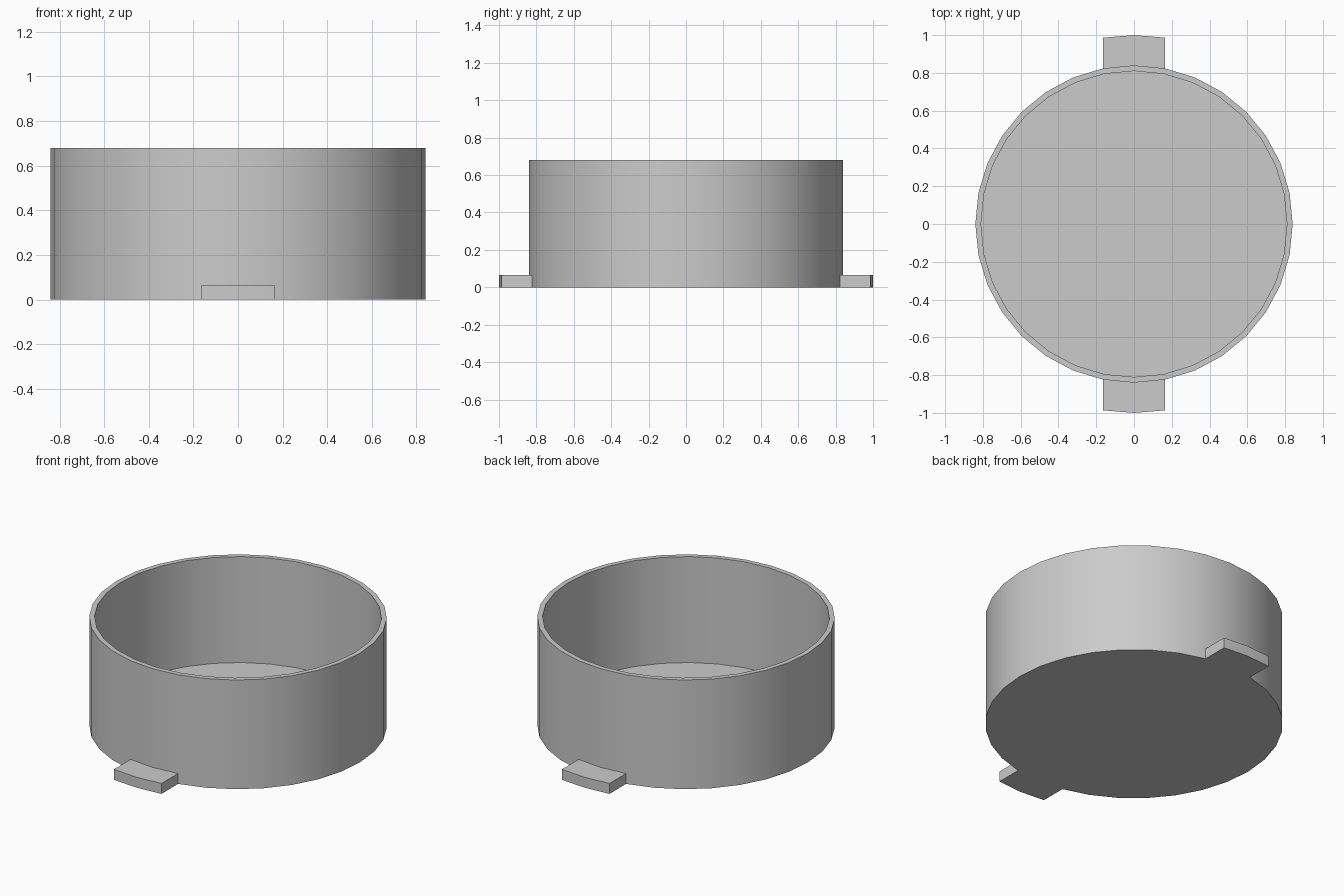
import bpy, bmesh, math

if "Cube" in bpy.data.objects:
    bpy.data.objects.remove(bpy.data.objects["Cube"], do_unlink=True)

SIDES = 32
OUTER, INNER, LUG_REACH = 0.84, 0.81, 1.0
HEIGHT, FLOOR, LUG_HEIGHT = 0.68, 0.02, 0.065
STEP = math.tau / SIDES

grey = bpy.data.materials.new("plain grey")
grey.use_nodes = True
colour = (0.6, 0.6, 0.6, 1)
grey.diffuse_color = colour
grey.node_tree.nodes["Principled BSDF"].inputs["Base Color"].default_value = colour


def polar(radius, angle, z):
    return (radius * math.cos(angle), radius * math.sin(angle), z)


def finish(bm, name):
    bmesh.ops.recalc_face_normals(bm, faces=bm.faces[:])
    mesh = bpy.data.meshes.new(name)
    bm.to_mesh(mesh)
    bm.free()
    mesh.materials.append(grey)
    obj = bpy.data.objects.new(name, mesh)
    bpy.context.collection.objects.link(obj)
    bpy.ops.object.select_all(action="DESELECT")
    obj.select_set(True)
    bpy.context.view_layer.objects.active = obj
    bpy.ops.object.shade_smooth_by_angle(angle=math.radians(30))
    return obj


# Open cup: turned wall profile, closed by the underside and the inner floor
bm = bmesh.new()
profile = [(OUTER, 0), (OUTER, HEIGHT), (INNER, HEIGHT), (INNER, FLOOR)]
rings = [[bm.verts.new(polar(r, i * STEP, z)) for i in range(SIDES)]
         for r, z in profile]
for low, high in zip(rings, rings[1:]):
    for i in range(SIDES):
        j = (i + 1) % SIDES
        bm.faces.new((low[i], low[j], high[j], high[i]))
bm.faces.new(rings[0])
bm.faces.new(rings[-1])
finish(bm, "cup_body")


# Lug: parallel-sided block two facets wide, with a curved outer end
def make_lug(name, direction):
    bm = bmesh.new()
    half = OUTER * math.sin(STEP)
    near = OUTER * math.cos(STEP)
    far = math.sqrt(LUG_REACH ** 2 - half ** 2)
    outline = [(-half, near), (0, OUTER), (half, near),
               (half, far), (0, LUG_REACH), (-half, far)]
    base = bm.faces.new([bm.verts.new((x, y * direction, 0)) for x, y in outline])
    top = bmesh.ops.extrude_face_region(bm, geom=[base], use_keep_orig=True)
    raised = [g for g in top["geom"] if isinstance(g, bmesh.types.BMVert)]
    bmesh.ops.translate(bm, verts=raised, vec=(0, 0, LUG_HEIGHT))
    finish(bm, name)


make_lug("front_lug", -1)
make_lug("back_lug", 1)
